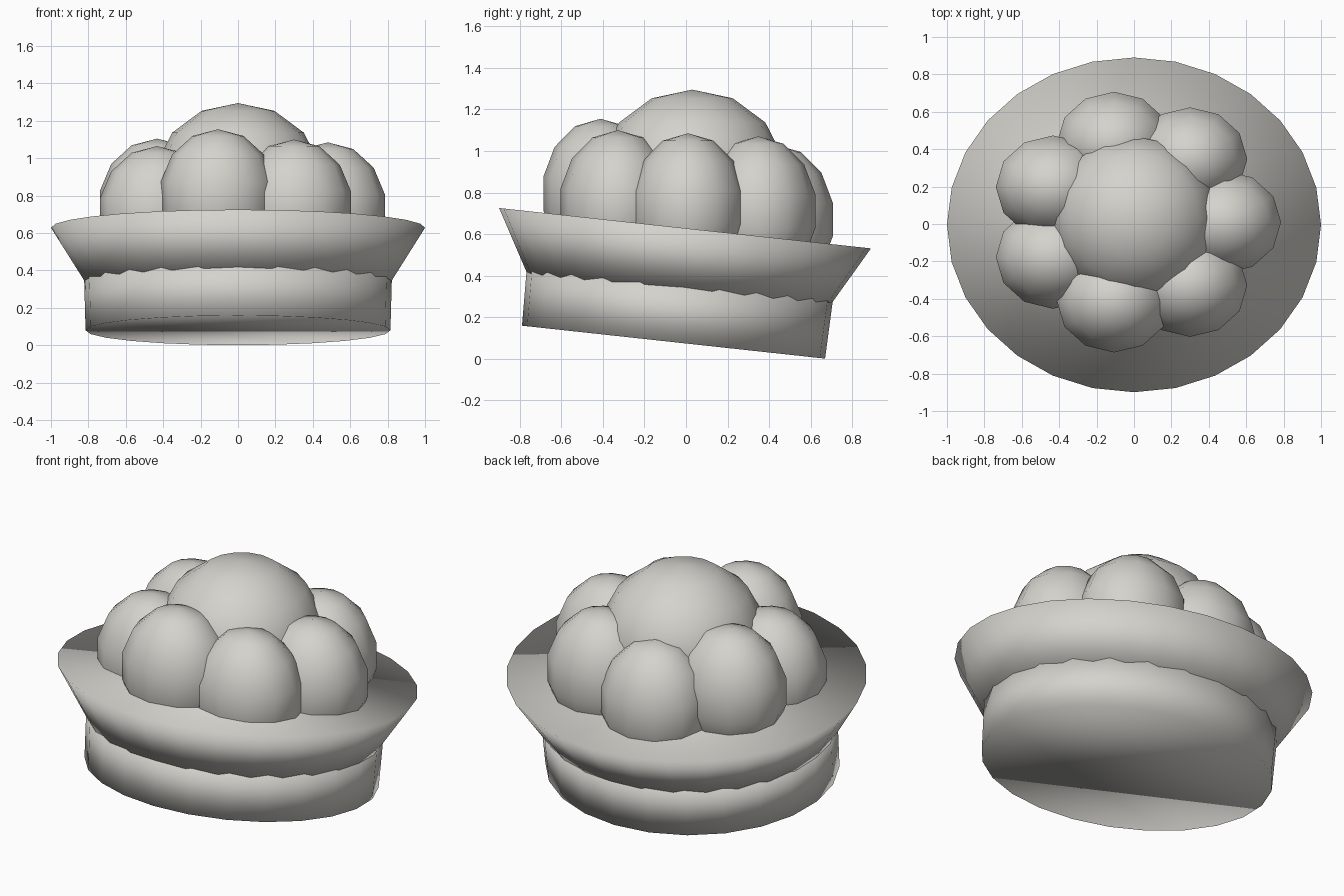
import bpy
import math

if "Cube" in bpy.data.objects:
    bpy.data.objects.remove(bpy.data.objects["Cube"])

TILT = math.radians(-6.2)   # the dish leans down toward the back
DEPTH = 0.9                 # everything round is squashed front to back

clay = bpy.data.materials.new("warm_grey")
clay.diffuse_color = (0.66, 0.65, 0.61, 1)
clay.use_nodes = True
clay.node_tree.nodes["Principled BSDF"].inputs["Base Color"].default_value = clay.diffuse_color


def finish(name, scale):
    ob = bpy.context.object
    ob.name = name
    ob.scale = scale
    ob.data.materials.append(clay)
    bpy.ops.object.shade_smooth()
    return ob


def tapered_disc(name, sides, r_low, r_top, bottom, height):
    """Tilted elliptical drum that starts at the given bottom centre."""
    y = bottom[0] - math.sin(TILT) * height / 2
    z = bottom[1] + math.cos(TILT) * height / 2
    bpy.ops.mesh.primitive_cone_add(vertices=sides, radius1=r_low, radius2=r_top,
                                    depth=height, location=(0, y, z),
                                    rotation=(TILT, 0, 0))
    return finish(name, (1, DEPTH, 1))


def ball(name, segments, location, scale):
    bpy.ops.mesh.primitive_uv_sphere_add(segments=segments, ring_count=7,
                                         radius=1, location=location)
    return finish(name, scale)


# Foot and flared brim
tapered_disc("base", 24, 0.815, 0.823, (-0.06, 0.08), 0.29)
tapered_disc("flared_brim", 28, 0.812, 1.0, (-0.037, 0.33), 0.30)

# Large middle mound
ball("centre_mound", 16, (0, 0.03, 0.875), (0.45, 0.45, 0.42))

# Ring of seven smaller mounds at slightly different heights
for i, top in enumerate((1.085, 1.07, 1.03, 1.105, 1.065, 1.155, 1.10)):
    a = math.tau * i / 7
    ball(f"outer_mound_{i + 1}", 12,
         (0.48 * math.cos(a), 0.01 + 0.48 * DEPTH * math.sin(a), top - 0.36),
         (0.314, 0.314 * DEPTH, 0.36))
